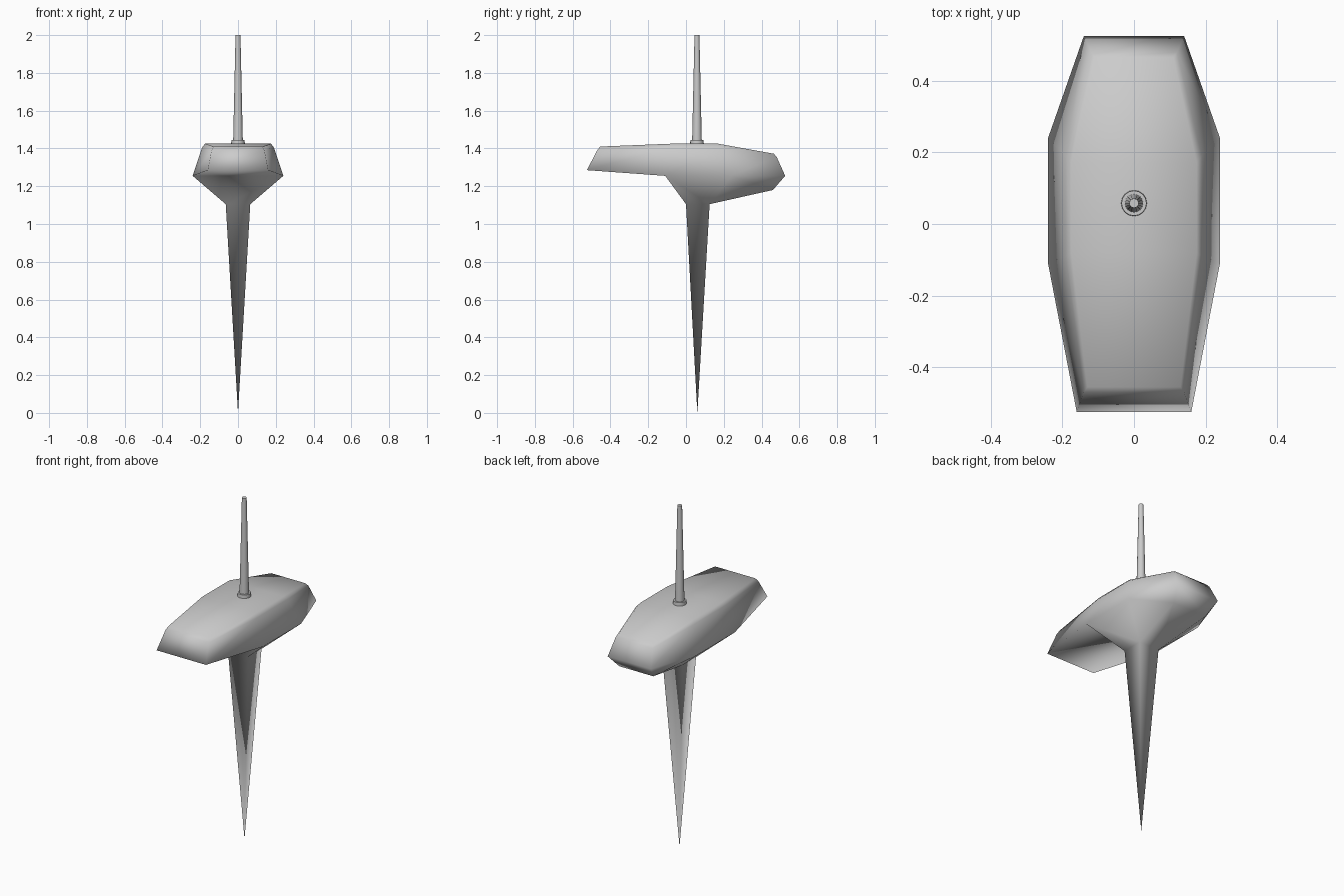
import bpy

cube = bpy.data.objects.get("Cube")
if cube:
    bpy.data.objects.remove(cube)

grey = bpy.data.materials.new("light_grey")
grey.use_nodes = True
colour = (0.6, 0.6, 0.6, 1)
grey.diffuse_color = colour
grey.node_tree.nodes["Principled BSDF"].inputs["Base Color"].default_value = colour

POLE_Y = 0.06


def make_object(name, verts, faces, angle=None):
    mesh = bpy.data.meshes.new(name)
    mesh.from_pydata(verts, [], faces)
    mesh.materials.append(grey)
    obj = bpy.data.objects.new(name, mesh)
    bpy.context.collection.objects.link(obj)
    bpy.ops.object.select_all(action="DESELECT")
    obj.select_set(True)
    bpy.context.view_layer.objects.active = obj
    bpy.ops.object.mode_set(mode="EDIT")
    bpy.ops.mesh.select_all(action="SELECT")
    bpy.ops.mesh.normals_make_consistent(inside=False)
    bpy.ops.object.mode_set(mode="OBJECT")
    if angle is None:
        bpy.ops.object.shade_smooth()
    else:
        bpy.ops.object.shade_smooth_by_angle(angle=angle)
    return obj


def mirrored_ring(half):
    """Close a front-to-back half outline across the centre plane."""
    return half + [(-x, y, z) for x, y, z in reversed(half)]


# Hull: widest rim, shoulder and crown outlines, front to back
rim = mirrored_ring([(0.16, -0.525, 1.285), (0.24, -0.11, 1.255),
                     (0.24, 0.24, 1.255), (0.14, 0.525, 1.255)])
shoulder = mirrored_ring([(0.14, -0.47, 1.39), (0.19, -0.09, 1.405),
                          (0.19, 0.19, 1.405), (0.12, 0.48, 1.355)])
crown = mirrored_ring([(0.13, -0.455, 1.41), (0.175, -0.08, 1.425),
                       (0.175, 0.17, 1.425), (0.11, 0.465, 1.372)])
# Underside: neck square, rear keel edge and spike tip
neck = mirrored_ring([(0.065, 0.0, 1.105), (0.065, 0.125, 1.105)])
keel = [(0.11, 0.46, 1.18), (-0.11, 0.46, 1.18)]
tip = [(0, POLE_Y, 0.0)]
verts = rim + shoulder + crown + neck + keel + tip

faces = [(k + i, k + (i + 1) % 8, k + 8 + (i + 1) % 8, k + 8 + i)
         for k in (0, 8) for i in range(8)]
# Crown strips
faces += [(16 + i, 17 + i, 22 - i, 23 - i) for i in range(3)]
N, K, T = 24, 28, 30
# Front underside and front of the neck
faces += [(0, 1, 6, 7), (1, 6, N + 3, N)]
# Flanks of the neck and rear haunches
faces += [(1, 2, N + 1, N), (6, 5, N + 2, N + 3),
          (2, 3, K), (5, 4, K + 1), (2, K, N + 1), (5, K + 1, N + 2)]
# Rear underside
faces += [(3, 4, K + 1, K), (K, K + 1, N + 2, N + 1)]
# Spike
faces += [(N + i, N + (i + 1) % 4, T) for i in range(4)]
make_object("hull_and_spike", verts, faces)


# Pole and its collar
def tube(name, bottom, top, r_bottom, r_top):
    bpy.ops.mesh.primitive_cone_add(vertices=16, radius1=r_bottom, radius2=r_top,
                                    depth=top - bottom,
                                    location=(0, POLE_Y - 0.002, (top + bottom) / 2))
    obj = bpy.context.object
    obj.name = name
    obj.data.materials.append(grey)
    bpy.ops.object.shade_smooth_by_angle(angle=0.7)


tube("pole_collar", 1.41, 1.445, 0.037, 0.035)
tube("pole", 1.42, 2.0, 0.026, 0.013)
